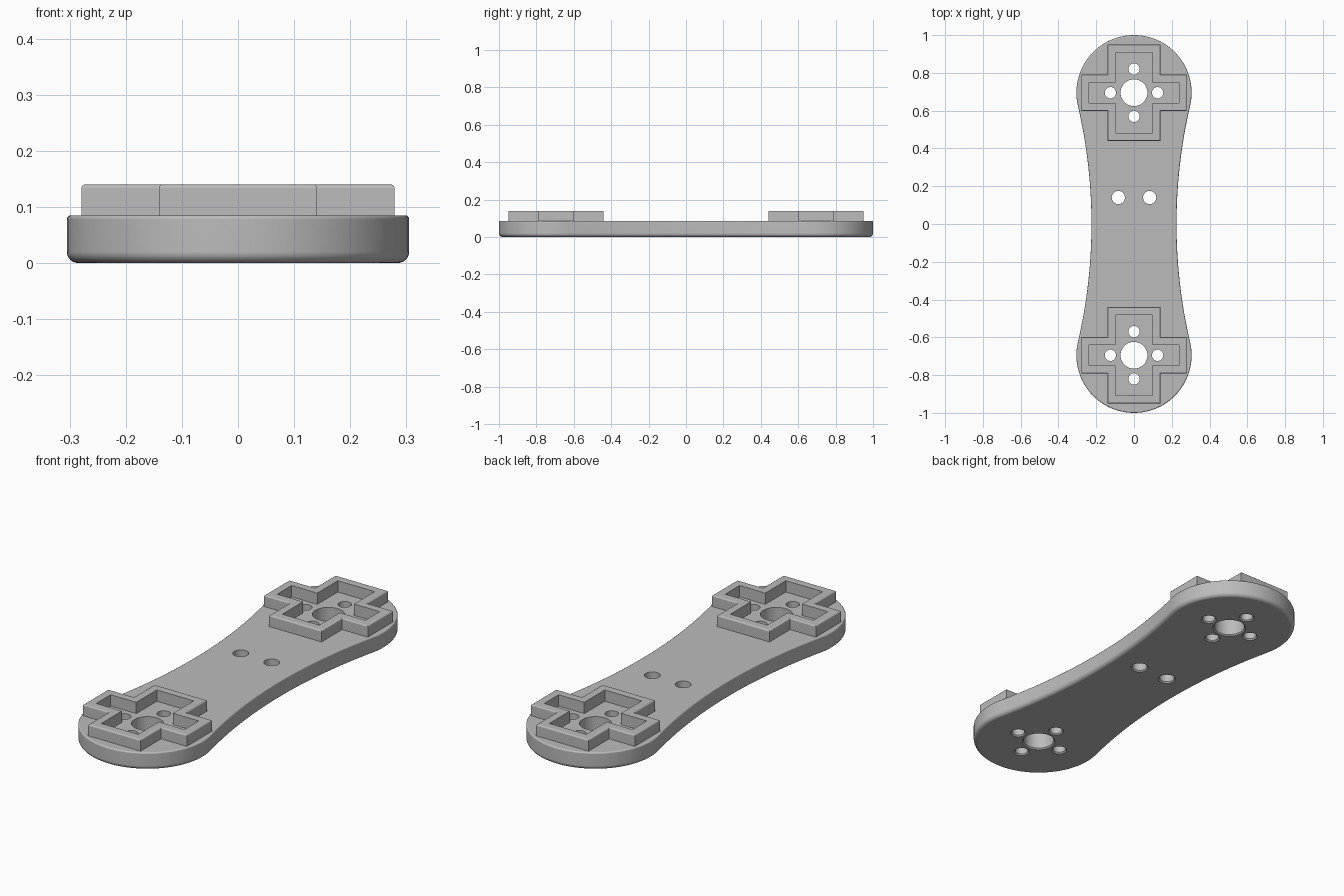
import bpy, bmesh
from math import sin, cos, pi, radians, sqrt, atan2

cube = bpy.data.objects.get("Cube")
if cube:
    bpy.data.objects.remove(cube, do_unlink=True)

grey = bpy.data.materials.new("plain_grey")
grey.use_nodes = True
colour = (0.5, 0.5, 0.5, 1)
grey.diffuse_color = colour
grey.node_tree.nodes["Principled BSDF"].inputs["Base Color"].default_value = colour

# Main dimensions
END_R, WAIST, PLATE_H, COLLAR_H = 0.305, 0.225, 0.085, 0.14
END_Y = 1 - END_R


def loft(bm, rings, closed=False):
    """Skin a list of point rings; cap the ends unless the rings form a loop."""
    rows = [[bm.verts.new(p) for p in ring] for ring in rings]
    pairs = list(zip(rows, rows[1:])) + ([(rows[-1], rows[0])] if closed else [])
    for a, b in pairs:
        for i in range(len(a)):
            j = (i + 1) % len(a)
            bm.faces.new((a[i], a[j], b[j], b[i]))
    if not closed:
        bm.faces.new(rows[0][::-1])
        bm.faces.new(rows[-1])


def finish(name, bm):
    bmesh.ops.recalc_face_normals(bm, faces=bm.faces)
    mesh = bpy.data.meshes.new(name)
    bm.to_mesh(mesh)
    bm.free()
    mesh.materials.append(grey)
    obj = bpy.data.objects.new(name, mesh)
    bpy.context.collection.objects.link(obj)
    return obj


def activate(obj):
    bpy.ops.object.select_all(action='DESELECT')
    obj.select_set(True)
    bpy.context.view_layer.objects.active = obj


def smooth(obj):
    activate(obj)
    bpy.ops.object.shade_smooth_by_angle(angle=radians(35))
    weighted = obj.modifiers.new("flat_face_shading", 'WEIGHTED_NORMAL')
    weighted.keep_sharp = True


def plate_outline(inset, z):
    """Two round ends joined by concave arcs tangent to them."""
    diff = END_R - WAIST
    arc_x = (END_Y ** 2 - diff ** 2) / (2 * diff)
    arc_r = arc_x - WAIST + inset
    tilt = atan2(END_Y, arc_x)
    r = END_R - inset
    points = []
    for side in (1, -1):
        for i in range(49):
            a = -tilt + (pi + 2 * tilt) * i / 48
            points.append((side * r * cos(a), side * (END_Y + r * sin(a)), z))
        for i in range(1, 24):
            a = tilt * (1 - i / 12)
            points.append((side * (arc_r * cos(a) - arc_x), side * arc_r * sin(a), z))
    return points


def circle(x, y, r, z, n=40):
    return [(x + r * cos(2 * pi * i / n), y + r * sin(2 * pi * i / n), z) for i in range(n)]


def cross(y, inset, z):
    """Twelve-cornered cross outline."""
    long_x, half_x, long_y, half_y = [v - inset for v in (0.279, 0.141, 0.255, 0.097)]
    quarter = [(long_x, half_y), (half_x, half_y), (half_x, long_y)]
    pts = quarter + [(-a, b) for a, b in quarter[::-1]]
    pts += [(-a, -b) for a, b in pts]
    return [(a, y + b, z) for a, b in pts]


# Plate with a rounded lower rim and a slightly eased upper rim
bm = bmesh.new()
low, top = 0.02, 0.007
profile = [(low * (1 - sin(a)), low * (1 - cos(a))) for a in [pi / 2 * i / 6 for i in range(7)]]
profile += [(top * (1 - cos(a)), PLATE_H - top * (1 - sin(a)))
            for a in [pi / 2 * i / 4 for i in range(5)]]
loft(bm, [plate_outline(d, z) for d, z in profile])
plate = finish("plate", bm)

# Through holes, flared slightly at the underside
holes = [(side * 0.083, 0.14, 0.035) for side in (1, -1)]
for y in (END_Y, -END_Y):
    holes.append((0, y, 0.071))
    for dx, dy in ((1, 0), (-1, 0), (0, 1), (0, -1)):
        holes.append((dx * 0.125, y + dy * 0.125, 0.03))
bm = bmesh.new()
for x, y, r in holes:
    loft(bm, [circle(x, y, r + 0.016, -0.01), circle(x, y, r, 0.006), circle(x, y, r, 0.2)])
cutter = finish("hole_cutter", bm)
cutter.hide_render = True

cut = plate.modifiers.new("holes", 'BOOLEAN')
cut.operation = 'DIFFERENCE'
cut.solver = 'EXACT'
cut.object = cutter
activate(plate)
bpy.ops.object.modifier_apply(modifier=cut.name)
bpy.data.objects.remove(cutter, do_unlink=True)
smooth(plate)

# Raised cross-shaped collars, open in the middle
for name, y in (("front_collar", -END_Y), ("back_collar", END_Y)):
    bm = bmesh.new()
    base, wall, ease = PLATE_H - 0.005, 0.042, 0.007
    rim = [(ease * (1 - cos(a)), COLLAR_H - ease * (1 - sin(a)))
           for a in [pi / 2 * i / 4 for i in range(5)]]
    section = [(0, base)] + rim + [(wall, COLLAR_H), (wall, base)]
    loft(bm, [cross(y, d, z) for d, z in section], closed=True)
    smooth(finish(name, bm))
